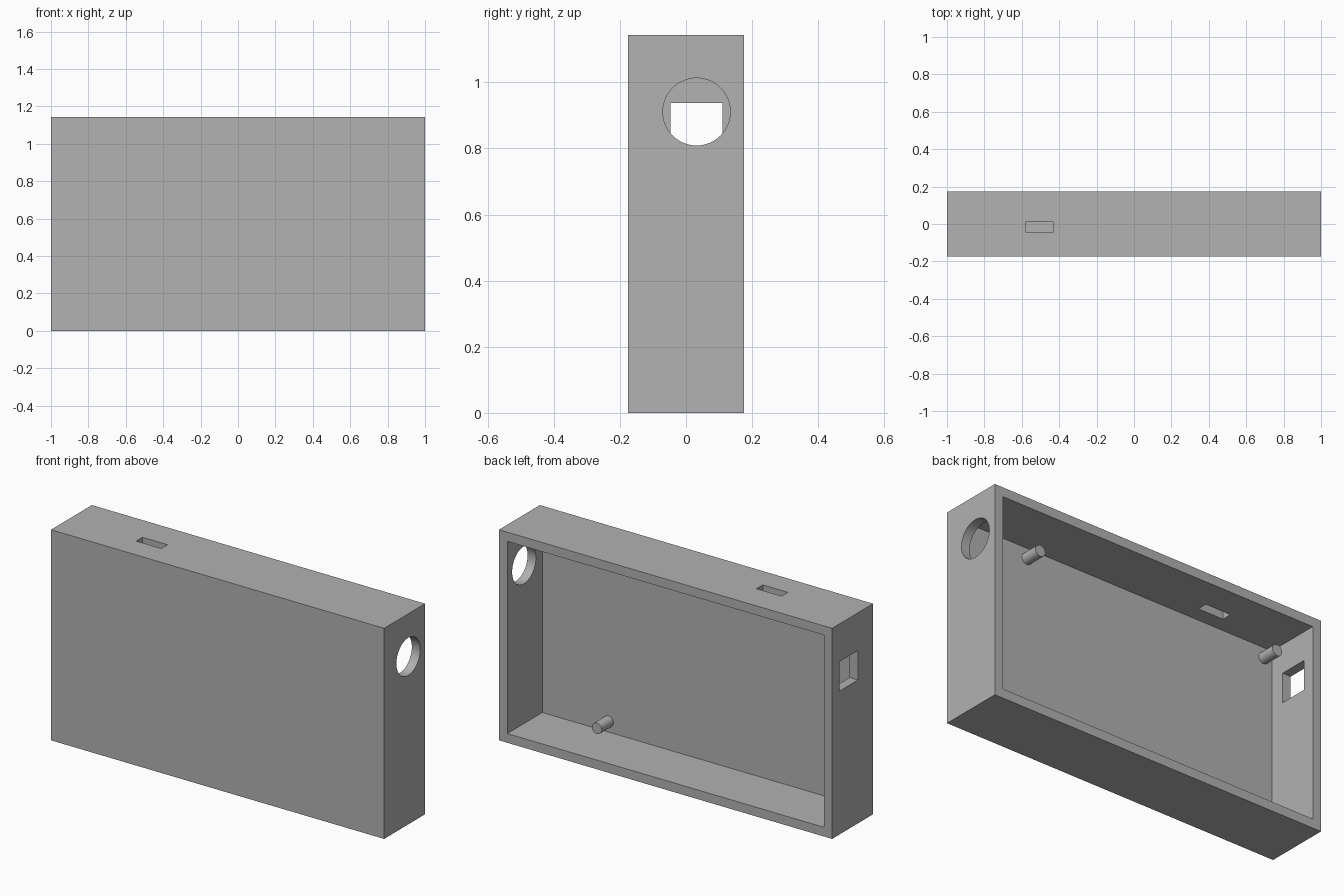
import bpy, math

W, D, H = 2.0, 0.35, 1.143   # outer size
T = 0.05                     # wall thickness

cube = bpy.data.objects.get("Cube")
if cube:
    bpy.data.objects.remove(cube, do_unlink=True)

grey = bpy.data.materials.new("plain grey")
colour = (0.445, 0.445, 0.445, 1)
grey.use_nodes = True
grey.diffuse_color = colour
grey.node_tree.nodes["Principled BSDF"].inputs["Base Color"].default_value = colour


def box(name, centre, size):
    bpy.ops.mesh.primitive_cube_add(size=1, location=centre)
    ob = bpy.context.object
    ob.name = name
    ob.scale = size
    bpy.ops.object.transform_apply(location=False, rotation=False, scale=True)
    ob.data.materials.append(grey)
    return ob


def cylinder(name, centre, radius, length, rotation, sides):
    bpy.ops.mesh.primitive_cylinder_add(vertices=sides, radius=radius, depth=length,
                                        location=centre, rotation=rotation)
    ob = bpy.context.object
    ob.name = name
    ob.data.materials.append(grey)
    return ob


def cut(target, cutter):
    cutter.hide_render = True
    mod = target.modifiers.new("cut", 'BOOLEAN')
    mod.operation = 'DIFFERENCE'
    mod.solver = 'EXACT'
    mod.object = cutter
    bpy.context.view_layer.objects.active = target
    bpy.ops.object.modifier_apply(modifier=mod.name)
    bpy.data.objects.remove(cutter, do_unlink=True)


def smooth(ob):
    bpy.ops.object.select_all(action='DESELECT')
    ob.select_set(True)
    bpy.context.view_layer.objects.active = ob
    bpy.ops.object.shade_smooth_by_angle(angle=math.radians(30))


# Tray-like case, open at the back
case = box("case", (0, 0, H / 2), (W, D, H))
cut(case, box("cavity", (0, T, H / 2), (W - 2 * T, D, H - 2 * T)))

# Round port in one end, square port in the other, slot in the top
cut(case, cylinder("round_port", (1, 0.032, 0.911), 0.102, 0.3,
                   (0, math.pi / 2, 0), 64))
cut(case, box("square_port", (-1, 0.032, 0.858), (0.3, 0.157, 0.16)))
cut(case, box("top_slot", (-0.506, -0.016, H), (0.15, 0.054, 0.3)))
smooth(case)

# Four mounting pins on the inside of the front wall
pin_length = 0.1
for side, x in (("left", 0.553), ("right", -0.9)):
    for level, z in (("lower", 0.108), ("upper", H - 0.108)):
        base = -D / 2 + T
        pin = cylinder(f"{level}_{side}_pin", (x, base + pin_length / 2 - 0.005, z), 0.03,
                       pin_length + 0.01, (math.pi / 2, 0, 0), 32)
        smooth(pin)
